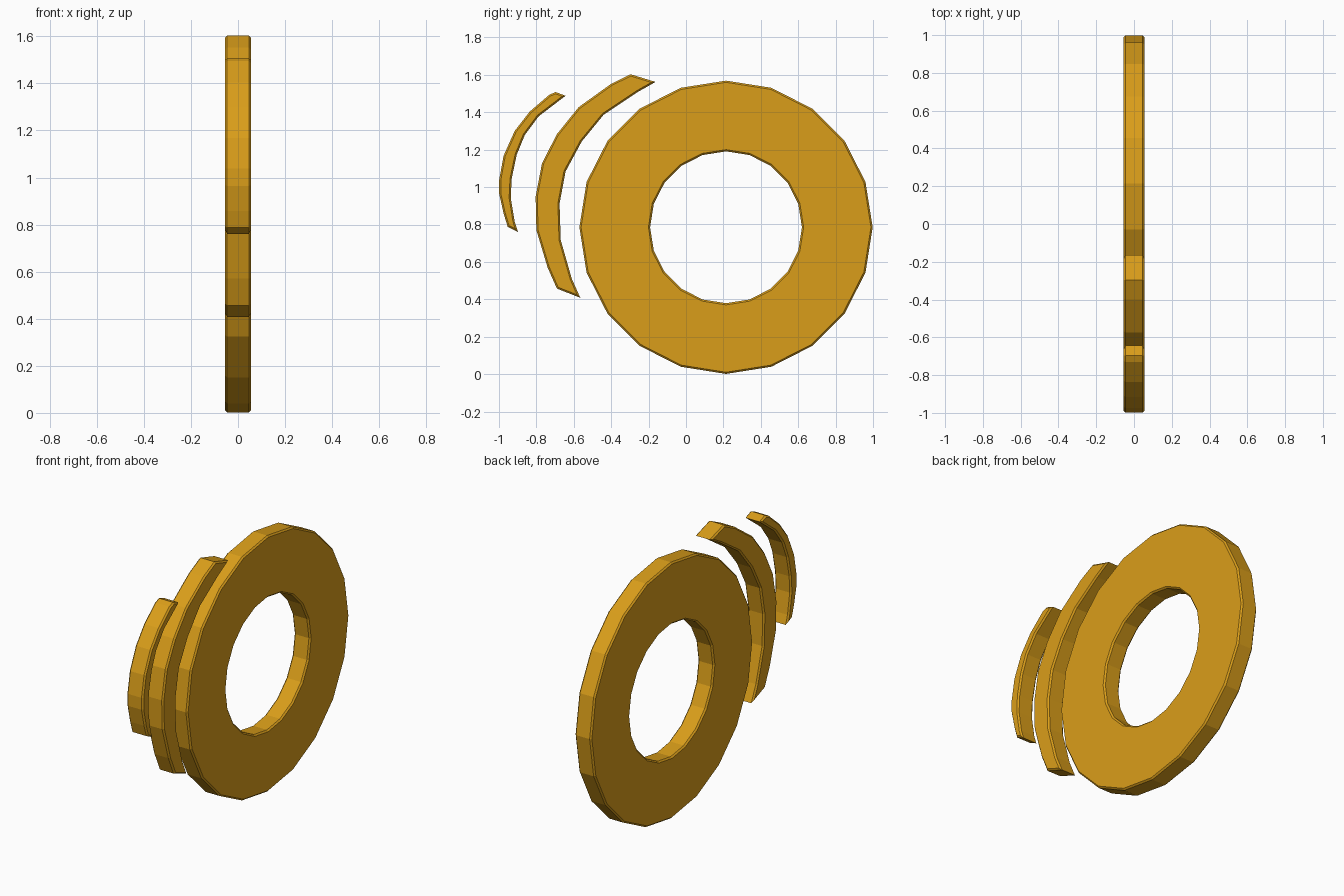
import bpy, bmesh, math

if "Cube" in bpy.data.objects:
    bpy.data.objects.remove(bpy.data.objects["Cube"])

HALF, BEVEL = 0.055, 0.009

mat = bpy.data.materials.new("amber")
mat.diffuse_color = (0.7, 0.34, 0.01, 1)
mat.use_nodes = True
mat.node_tree.nodes["Principled BSDF"].inputs["Base Color"].default_value = mat.diffuse_color


def circle(cy, cz, r, n=20):
    return [(cy + r * math.sin(2 * math.pi * i / n),
             cz + r * math.cos(2 * math.pi * i / n)) for i in range(n)]


def finish(name, bm):
    """Chamfer the front and back rims, then make a flat-shaded object."""
    bmesh.ops.recalc_face_normals(bm, faces=bm.faces)
    rims = [e for e in bm.edges
            if abs(e.verts[0].co.x - e.verts[1].co.x) < 1e-5
            and len(e.link_faces) == 2 and e.calc_face_angle() > 1]
    bmesh.ops.bevel(bm, geom=rims, offset=BEVEL, segments=1,
                    profile=0.5, affect='EDGES')
    bmesh.ops.recalc_face_normals(bm, faces=bm.faces)
    me = bpy.data.meshes.new(name)
    bm.to_mesh(me)
    bm.free()
    me.materials.append(mat)
    ob = bpy.data.objects.new(name, me)
    bpy.context.collection.objects.link(ob)


def plate(name, outline):
    """Extrude a closed (y, z) outline along x."""
    bm = bmesh.new()
    a, b = [[bm.verts.new((x, y, z)) for y, z in outline] for x in (-HALF, HALF)]
    bm.faces.new(a)
    bm.faces.new(b[::-1])
    n = len(a)
    for i in range(n):
        j = (i + 1) % n
        bm.faces.new((a[i], b[i], b[j], a[j]))
    finish(name, bm)


def ring(name, cy, cz, r_out, r_in, n=20):
    """Flat washer lying in the yz plane."""
    bm = bmesh.new()
    loops = [[bm.verts.new((x, y, z)) for y, z in circle(cy, cz, r, n)]
             for x, r in ((-HALF, r_out), (HALF, r_out), (HALF, r_in), (-HALF, r_in))]
    for k in range(4):
        p, q = loops[k], loops[(k + 1) % 4]
        for i in range(n):
            j = (i + 1) % n
            bm.faces.new((p[i], q[i], q[j], p[j]))
    finish(name, bm)


# Main ring
ring("ring", 0.214, 0.785, 0.784, 0.406)

# Larger curved bar beside the ring
plate("inner_arc", [
    (-0.163, 1.562), (-0.296, 1.603), (-0.40, 1.552), (-0.574, 1.427),
    (-0.69, 1.283), (-0.77, 1.127), (-0.804, 0.948), (-0.80, 0.77),
    (-0.74, 0.57), (-0.69, 0.457), (-0.565, 0.408),
    (-0.61, 0.508), (-0.67, 0.718), (-0.676, 0.912), (-0.644, 1.083),
    (-0.558, 1.243), (-0.44, 1.387), (-0.26, 1.507)])

# Smaller curved bar at the outside
plate("outer_arc", [
    (-0.644, 1.488), (-0.697, 1.508), (-0.73, 1.494), (-0.836, 1.403),
    (-0.916, 1.30), (-0.975, 1.168), (-0.999, 1.038), (-0.999, 0.965),
    (-0.975, 0.858), (-0.953, 0.787), (-0.898, 0.76),
    (-0.916, 0.815), (-0.937, 0.943), (-0.932, 1.045), (-0.905, 1.173),
    (-0.862, 1.278), (-0.788, 1.378)])
